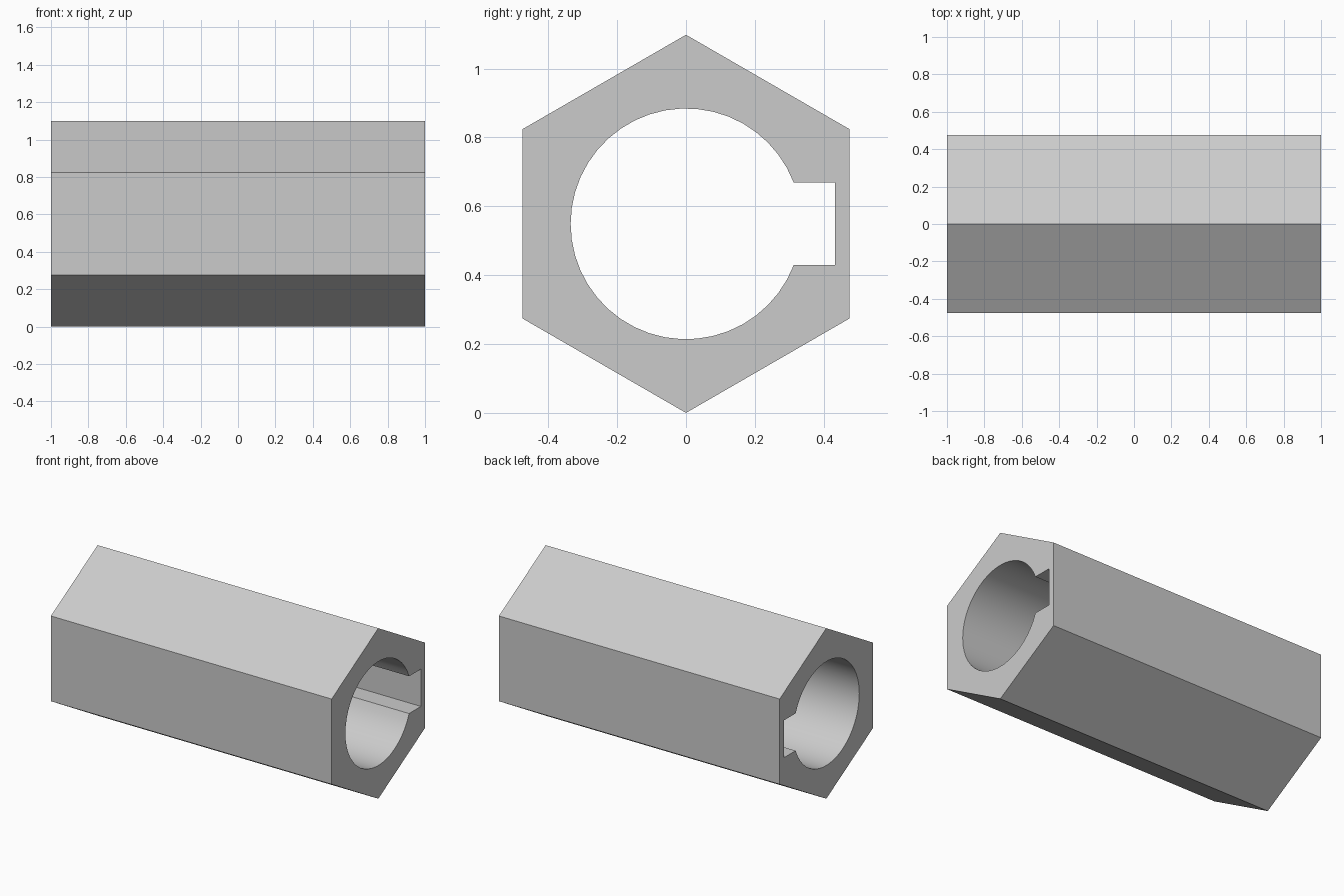
import bpy
import bmesh
from math import asin, cos, sin, pi, radians
from mathutils import Vector

LENGTH = 2.0
HEX_RADIUS = 0.549
BORE_RADIUS = 0.335
KEY_HALF_WIDTH = 0.12
KEY_DEPTH = 0.433
BORE_STEPS = 40

cube = bpy.data.objects.get("Cube")
if cube:
    bpy.data.objects.remove(cube, do_unlink=True)


def make_material(name, colour):
    mat = bpy.data.materials.new(name)
    mat.use_nodes = True
    mat.diffuse_color = colour
    mat.node_tree.nodes["Principled BSDF"].inputs["Base Color"].default_value = colour
    return mat


def add_loop(bm, points):
    """Closed outline in the y-z plane at the model's right end."""
    verts = [bm.verts.new((-LENGTH / 2, y, z + HEX_RADIUS)) for y, z in points]
    return [bm.edges.new((v, verts[i - 1])) for i, v in enumerate(verts)]


# Hexagonal outside, one corner up
hexagon = [(HEX_RADIUS * sin(i * pi / 3), HEX_RADIUS * cos(i * pi / 3)) for i in range(6)]

# Round bore with a square keyway towards the back
start = asin(KEY_HALF_WIDTH / BORE_RADIUS)
step = (2 * pi - 2 * start) / BORE_STEPS
angles = [start + i * step for i in range(BORE_STEPS + 1)]
bore = [(BORE_RADIUS * cos(a), BORE_RADIUS * sin(a)) for a in angles]
bore += [(KEY_DEPTH, -KEY_HALF_WIDTH), (KEY_DEPTH, KEY_HALF_WIDTH)]

# Fill the ring-shaped section and extrude it along x
bm = bmesh.new()
edges = add_loop(bm, hexagon) + add_loop(bm, bore)
bmesh.ops.triangle_fill(bm, edges=edges, use_beauty=True, normal=Vector((-1, 0, 0)))
grown = bmesh.ops.extrude_face_region(bm, geom=bm.faces[:], use_keep_orig=True)
moved = [g for g in grown["geom"] if isinstance(g, bmesh.types.BMVert)]
bmesh.ops.translate(bm, verts=moved, vec=(LENGTH, 0, 0))
bmesh.ops.recalc_face_normals(bm, faces=bm.faces[:])

mesh = bpy.data.meshes.new("hex_sleeve")
bm.to_mesh(mesh)
bm.free()
mesh.materials.append(make_material("light grey", (0.6, 0.6, 0.6, 1)))
sleeve = bpy.data.objects.new("hex_sleeve", mesh)
bpy.context.collection.objects.link(sleeve)

# Smooth bore, crisp flats and keyway
bpy.ops.object.select_all(action="DESELECT")
sleeve.select_set(True)
bpy.context.view_layer.objects.active = sleeve
bpy.ops.object.shade_smooth_by_angle(angle=radians(30))
